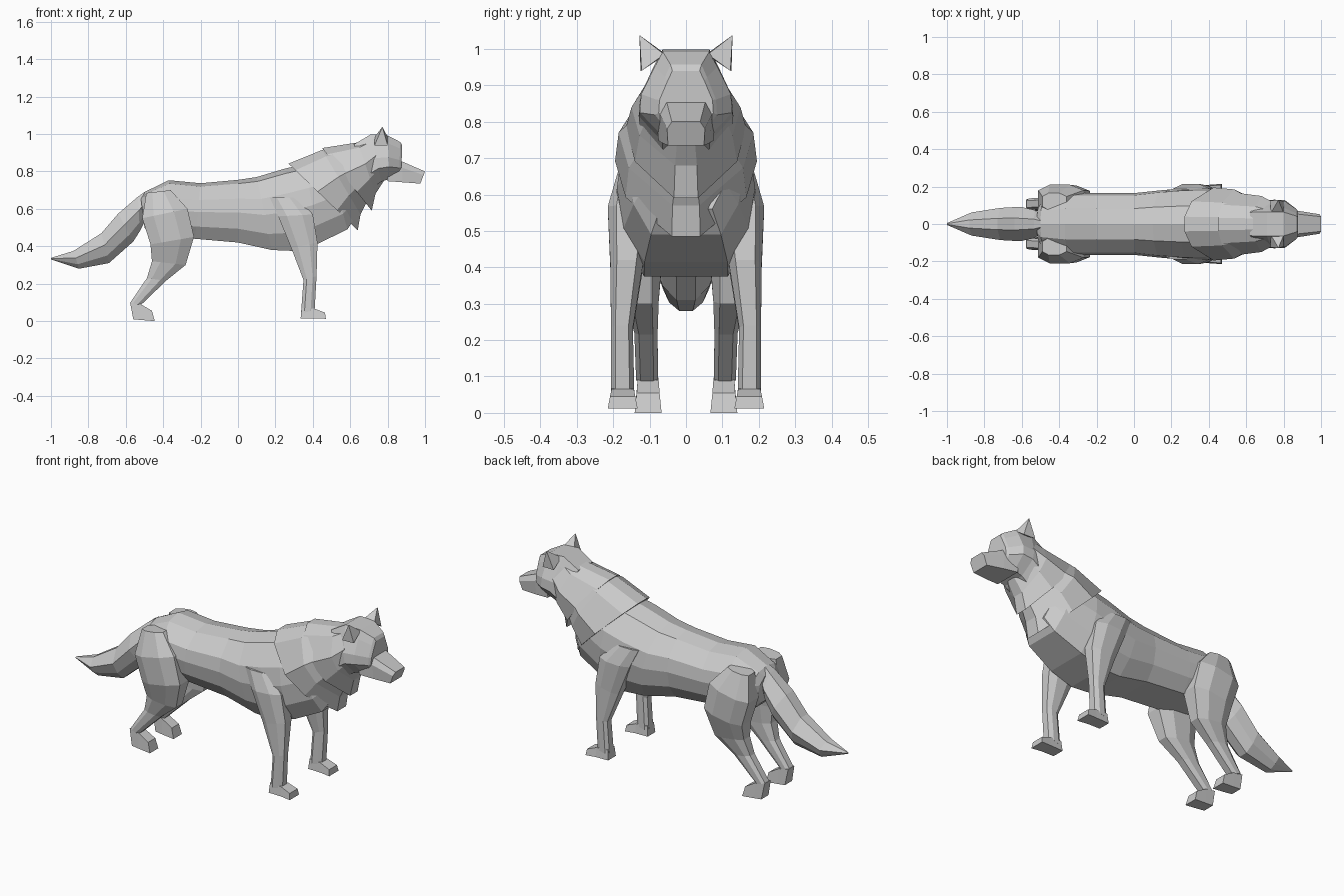
import bpy, bmesh

# Half cross-sections: (fraction from top edge to bottom edge, share of half width)
BODY = [(0, 0), (.06, .5), (.3, .93), (.52, 1), (.78, .9), (1, .6)]
NECK = [(0, .2), (.1, .62), (.42, 1), (.7, .85), (1, .2)]
HEAD = [(0, .5), (.18, .68), (.5, .97), (.72, 1), (1, .5)]
MUZZLE = [(0, .75), (.3, 1), (1, .95)]
TAIL = [(0, .35), (.4, 1), (.75, .75), (1, .3)]
LIMB = [(0, .6), (.3, 1), (.75, 1), (1, .6)]
PAW = [(0, .85), (1, 1)]


def make(name, bm):
    bmesh.ops.recalc_face_normals(bm, faces=bm.faces)
    mesh = bpy.data.meshes.new(name)
    bm.to_mesh(mesh)
    bm.free()
    ob = bpy.data.objects.new(name, mesh)
    bpy.context.collection.objects.link(ob)
    return ob


def loft(name, profile, sections, y0=0):
    """Skin sections (top x, top z, bottom x, bottom z, half width[, y centre])."""
    half = list(profile)
    ring = half + [(t, -w) for t, w in reversed(half) if w > 0]
    bm = bmesh.new()
    rows = []
    for s in sections:
        xt, zt, xb, zb, w = s[:5]
        yc = s[5] if len(s) > 5 else y0
        rows.append([bm.verts.new((xt + (xb - xt) * t, yc + w * f, zt + (zb - zt) * t))
                     for t, f in ring])
    n = len(ring)
    for a, b in zip(rows, rows[1:]):
        for i in range(n):
            j = (i + 1) % n
            bm.faces.new((a[i], a[j], b[j], b[i]))
    bm.faces.new(rows[0])
    bm.faces.new(rows[-1])
    return make(name, bm)


def mirrored(ob):
    m = ob.modifiers.new("Mirror", 'MIRROR')
    m.use_axis = (False, True, False)
    m.use_mirror_merge = False


# Torso from rump to chest
loft("torso", BODY, [
    (-.52, .66, -.50, .50, .09), (-.50, .69, -.46, .46, .14),
    (-.37, .753, -.33, .45, .165), (-.20, .737, -.23, .44, .165),
    (0, .755, 0, .42, .165), (.10, .77, .18, .38, .18),
    (.25, .815, .30, .375, .192), (.36, .84, .43, .415, .19),
    (.48, .87, .585, .49, .16), (.54, .88, .63, .56, .12)])

# Layered neck fur
loft("rear_ruff", NECK, [
    (.27, .842, .64, .485, .195), (.45, .915, .655, .57, .185),
    (.58, .94, .70, .66, .13)])
loft("front_ruff", NECK, [
    (.45, .925, .715, .59, .165), (.64, .955, .735, .68, .15),
    (.71, .985, .78, .75, .12)])

# Head, brow face and muzzle
loft("head", HEAD, [
    (.62, .945, .70, .70, .125), (.71, .998, .765, .745, .13),
    (.80, .992, .81, .76, .127), (.868, .957, .86, .765, .085),
    (.878, .94, .872, .78, .075)])
loft("muzzle", MUZZLE, [
    (.80, .875, .80, .748, .08), (.88, .852, .88, .742, .07),
    (1.0, .80, .975, .735, .052)])

# Ears
bm = bmesh.new()
base = [bm.verts.new(p) for p in
        ((.73, .055, .985), (.80, .06, .985), (.80, .122, .94), (.73, .125, .94))]
tip = bm.verts.new((.772, .128, 1.038))
bm.faces.new(base)
for i in range(4):
    bm.faces.new((base[i], base[(i + 1) % 4], tip))
mirrored(make("ears", bm))

# Bushy tail
loft("tail", TAIL, [
    (-.50, .69, -.50, .53, .05), (-.535, .665, -.525, .48, .075),
    (-.64, .575, -.56, .425, .092), (-.73, .47, -.69, .31, .086),
    (-.88, .375, -.85, .28, .062), (-1.0, .338, -1.0, .33, .005)])

# Front legs
mirrored(loft("front_legs", LIMB, [
    (.32, .66, .17, .66, .03, .158), (.40, .57, .215, .56, .06, .155),
    (.425, .42, .285, .39, .045, .163), (.42, .24, .35, .22, .03, .176),
    (.41, .06, .337, .04, .032, .174)]))
mirrored(loft("front_paws", PAW, [
    (.34, .07, .335, .015, .034), (.41, .066, .41, .015, .036),
    (.465, .045, .47, .012, .041)], .174))

# Hind legs
mirrored(loft("hind_legs", LIMB, [
    (-.36, .70, -.49, .685, .045, .12), (-.27, .60, -.512, .55, .075, .135),
    (-.235, .45, -.468, .41, .07, .135), (-.28, .30, -.46, .32, .045, .12),
    (-.385, .215, -.487, .23, .032, .11), (-.52, .085, -.575, .10, .03, .107)]))
mirrored(loft("hind_paws", PAW, [
    (-.577, .10, -.56, .01, .032), (-.52, .09, -.52, .006, .034),
    (-.46, .055, -.445, 0, .037)], .104))
